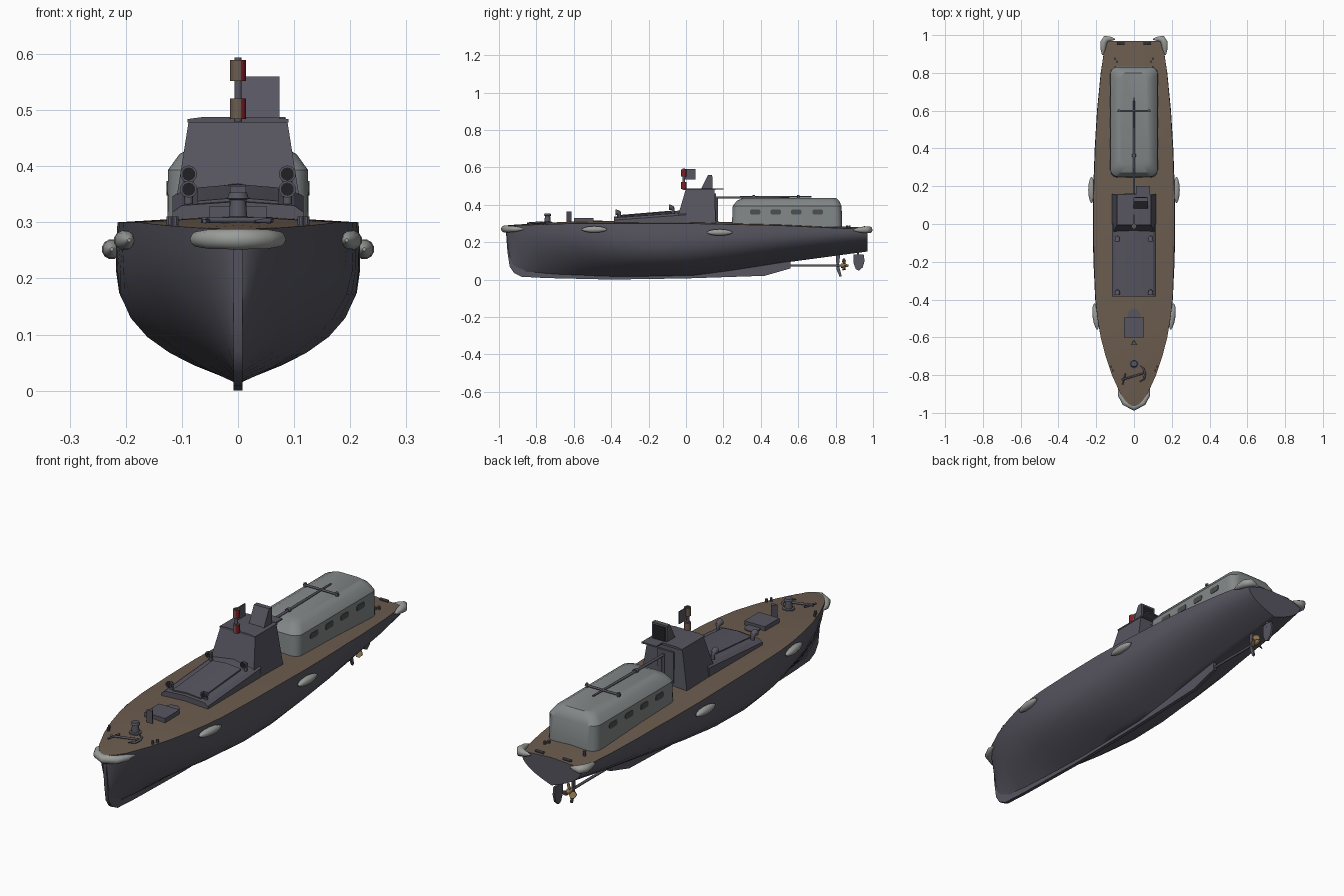
import bpy, bmesh, math
from mathutils import Vector

if "Cube" in bpy.data.objects:
    bpy.data.objects.remove(bpy.data.objects["Cube"])


def mat(name, r, g, b):
    m = bpy.data.materials.new(name)
    m.diffuse_color = (r, g, b, 1)
    m.use_nodes = True
    m.node_tree.nodes["Principled BSDF"].inputs["Base Color"].default_value = m.diffuse_color
    return m


SLATE = mat("slate_paint", 0.095, 0.092, 0.118)
DECK = mat("brown_deck", 0.15, 0.108, 0.078)
CANVAS = mat("grey_canvas", 0.225, 0.245, 0.245)
FENDER = mat("pale_fender", 0.32, 0.335, 0.32)
WINDOW = mat("dark_window", 0.075, 0.08, 0.08)
RED = mat("red_lamp", 0.22, 0.012, 0.02)
BRASS = mat("brass", 0.26, 0.17, 0.08)
BLACK = mat("dark_opening", 0.015, 0.015, 0.018)


def finish(name, bm, mats, angle=35):
    bmesh.ops.remove_doubles(bm, verts=bm.verts, dist=1e-5)
    bmesh.ops.recalc_face_normals(bm, faces=bm.faces)
    for f in bm.faces:
        f.smooth = True
    for e in bm.edges:
        e.smooth = e.calc_face_angle(0) < math.radians(angle)
    me = bpy.data.meshes.new(name)
    bm.to_mesh(me)
    bm.free()
    for m in mats:
        me.materials.append(m)
    ob = bpy.data.objects.new(name, me)
    bpy.context.collection.objects.link(ob)
    return ob


def loft(name, rings, *mats, rule=None, angle=35):
    """Skin closed rings of points and cap both ends."""
    bm = bmesh.new()
    vs = [[bm.verts.new(p) for p in r] for r in rings]
    n = len(rings[0])
    for a, b in zip(vs, vs[1:]):
        for i in range(n):
            j = (i + 1) % n
            f = bm.faces.new((a[i], a[j], b[j], b[i]))
            if rule:
                f.material_index = rule(f, i)
    for end in (vs[0], vs[-1]):
        bm.faces.new(end)
    return finish(name, bm, mats, angle)


def tube(name, path, radii, m, sides=10, angle=40):
    """Round tube along a path with a radius per point."""
    path = [Vector(p) for p in path]
    if not isinstance(radii, (list, tuple)):
        radii = [radii] * len(path)
    rings = []
    for i, p in enumerate(path):
        d = (path[min(i + 1, len(path) - 1)] - path[max(i - 1, 0)]).normalized()
        u = d.cross(Vector((0, 0, 1)) if abs(d.z) < 0.9 else Vector((0, 1, 0))).normalized()
        v = d.cross(u)
        rings.append([p + radii[i] * (u * math.cos(a) + v * math.sin(a))
                      for a in (2 * math.pi * (k + 0.5) / sides for k in range(sides))])
    return loft(name, rings, m, angle=angle)


def rect(x0, x1, y0, y1, z):
    return [(x0, y0, z), (x1, y0, z), (x1, y1, z), (x0, y1, z)]


def box(name, x0, x1, y0, y1, z0, z1, m):
    return loft(name, [rect(x0, x1, y0, y1, z0), rect(x0, x1, y0, y1, z1)], m)


def plate(name, yz, half, m):
    """Side profile (y, z) extruded across x."""
    return loft(name, [[(s * half, y, z) for y, z in yz] for s in (-1, 1)], m)


def interp(table, x):
    for (a, va), (b, vb) in zip(table, table[1:]):
        if x <= b:
            return va + (vb - va) * (x - a) / (b - a)
    return table[-1][1]


# hull: lofted stations from stem to transom, deck closed on top
WIDTH = [(-.965, .006), (-.95, .035), (-.9, .072), (-.8, .118), (-.7, .152), (-.6, .178), (-.5, .195),
         (-.4, .206), (-.2, .214), (0, .217), (.2, .215), (.4, .208), (.6, .196), (.8, .177), (.97, .152)]
KEEL = [(-.965, .035), (-.8, .022), (-.4, .012), (0, .02), (.2, .045), (.5, .09), (.97, .15)]
SHEER = [(-.965, .288), (-.6, .3), (0, .3), (.5, .289), (.97, .268)]
FULL = [(-.965, 1.3), (-.6, 2.2), (-.2, 4.1), (.4, 3.6), (.97, 2.3)]
STEM = [(0, -.87), (.05, -.915), (.15, -.938), (.4, -.95), (1, -.965)]
TS = [0, .04, .1, .18, .28, .4, .55, .7, .85, 1]


def station(y):
    s = (y + .965) / 1.935
    w, k, h, n = (interp(t, y) for t in (WIDTH, KEEL, SHEER, FULL))
    side = []
    for t in TS:
        y0 = interp(STEM, t)
        x = w * (1 - (1 - t) ** n) * (1.02 - .03 * max(0, t - .6) / .4)
        side.append((x, y0 + s * (.97 - y0), k + t * (h - k)))
    ring = [(-x, yy, z) for x, yy, z in side[:0:-1]] + side
    return ring + [(0, side[-1][1], h + .06 * w)]


ys = [-.965, -.955, -.94, -.92, -.9, -.85] + [-.8 + .1 * i for i in range(18)] + [.97]
NR = 2 * len(TS) - 1
loft("hull", [station(y) for y in ys], SLATE, DECK, rule=lambda f, i: int(i >= NR - 1), angle=40)

# stem bar, keel and skeg
plate("stem_and_keel", [(-.965, .285), (-.955, .15), (-.943, .07), (-.92, .035), (-.88, .015), (-.75, .008),
                        (-.4, 0), (0, .006), (.42, .02), (.56, .06), (.56, .105), (.2, .06), (0, .04), (-.4, .03),
                        (-.85, .04), (-.915, .08), (-.94, .2), (-.95, .285)], .008, SLATE)

# running gear
tube("propeller_shaft", [(0, .5, .075), (0, .865, .075)], .006, SLATE)
tube("propeller_hub", [(0, .83, .075), (0, .85, .075), (0, .868, .075)], [.012, .012, .004], BRASS)
for i in range(3):
    a = math.radians(90 + 120 * i)
    d, t = Vector((math.cos(a), 0, math.sin(a))), Vector((-math.sin(a), 0, math.cos(a)))
    c = Vector((0, .845, .075))
    out = [(.006, -.005), (.022, -.015), (.036, -.01), (.038, .005), (.024, .014), (.006, .006)]
    loft("propeller_blade", [[c + d * r + t * w + Vector((0, w * .6 + o, 0)) for r, w in out]
                             for o in (-.0015, .0015)], BRASS)
plate("shaft_strut", [(.80, .14), (.825, .14), (.818, .075), (.832, .018), (.822, .014), (.806, .05)], .004, SLATE)
plate("rudder", [(.895, .135), (.95, .135), (.955, .1), (.945, .065), (.925, .048), (.908, .055), (.895, .09)],
      .005, SLATE)
tube("rudder_stock", [(0, .92, .12), (0, .92, .17)], .006, SLATE)

# trunk cabin with ridged roof and raised panel
loft("trunk_cabin", [[(-.117, y, .29), (-.117, y, e - .012), (-.1, y, e), (0, y, r), (.1, y, e), (.117, y, e - .012),
                      (.117, y, .29)] for y, e, r in ((-.385, .33, .337), (0, .358, .372))], SLATE, angle=10)
loft("trunk_skylight", [[(-.072, y, e - .01), (-.072, y, e + .004), (0, y, e + .01), (.072, y, e + .004),
                         (.072, y, e - .01)] for y, e in ((-.37, .334), (-.08, .358))], SLATE, angle=10)

# wheelhouse
loft("wheelhouse", [[(-a, f, z), (0, f, z), (a, f, z), (a, b, z), (0, b, z), (-a, b, z)]
                    for a, f, b, z in ((.118, -.058, .16, .29), (.088, -.002, .152, .48))], SLATE, angle=10)
loft("wheelhouse_roof", [[(-.09, y, .478), (-.09, y, .484), (-.06, y, .488), (.06, y, .488), (.09, y, .484),
                          (.09, y, .478)] for y in (-.006, .157)], SLATE, angle=10)
loft("hatch_hood", [[(x, .08, .484), (x, .118, .56), (x, .14, .56), (x, .14, .484)] for x in (-.002, .074)], SLATE)
box("hood_opening", .006, .066, .14, .142, .488, .552, BLACK)
box("aft_shelf", .01, .085, .15, .2, .482, .488, SLATE)
box("aft_doorway", -.05, .03, .152, .161, .32, .46, SLATE)

# navigation lamps, red on one side
for z in (.484, .552):
    rings = [[(.0145 * math.cos(a), -.012 + .0145 * math.sin(a), h)
              for a in (math.pi / 2 + k * math.pi / 8 for k in range(16))] for h in (z, z + .037)]
    loft("navigation_lamp", rings, DECK, RED,
         rule=lambda f, i: int(f.calc_center_median().x > .004))
tube("lamp_post", [(0, -.012, .48), (0, -.012, .594)], .007, SLATE)
plate("lamp_screen", [(-.01, .535), (.05, .535), (.05, .592), (-.01, .592)], .002, SLATE)


# canvas shelter with rounded corners
def rounded(a, y0, y1, r, z):
    pts = []
    for q, (cx, cy) in enumerate(((a - r, y1 - r), (-a + r, y1 - r), (-a + r, y0 + r), (a - r, y0 + r))):
        pts += [(cx + r * math.cos(t), cy + r * math.sin(t), z)
                for t in (math.pi / 2 * (q + k / 5) for k in range(6))]
    return pts


loft("canvas_shelter", [rounded(.126, .245, .835, .04, .28), rounded(.125, .25, .832, .04, .393),
                        rounded(.104, .272, .818, .04, .422), rounded(.075, .31, .80, .035, .437)],
     CANVAS, angle=28)
for s in (-1, 1):
    for y in (.37, .48, .59, .705):
        loft("shelter_window", [[(s * x, y + dy, .361 + dz) for dy, dz in
                                 ((-.028, -.007), (-.022, -.013), (.022, -.013), (.028, -.007),
                                  (.028, .007), (.022, .013), (-.022, .013), (-.028, .007))]
                                for x in (.122, .1275)], WINDOW)

# folded mast resting on the shelter
tube("folded_mast", [(0, .155, .438), (0, .45, .441), (0, .67, .444)], [.006, .006, .004], SLATE)
tube("mast_support", [(0, .165, .3), (0, .165, .442)], .006, SLATE)
tube("mast_crossarm", [(-.088, .6, .444), (.088, .6, .444)], .005, SLATE)
for x in (-.08, .08):
    tube("crossarm_insulator", [(x, .6, .436), (x, .6, .453)], .007, SLATE)
tube("mast_collar", [(0, .355, .44), (0, .37, .44)], .011, SLATE)


# cowl vents
def cowl(x, y, z, h, r):
    tube("cowl_vent", [(x, y, z), (x, y, z + h * .6), (x, y - r * .2, z + h * .85), (x, y - r * .9, z + h),
                       (x, y - r * 1.5, z + h)], [r * .6, r * .6, r * .9, r, r * 1.1], SLATE)
    tube("cowl_mouth", [(x, y - r * 1.5, z + h), (x, y - r * 1.55, z + h)], r * .85, BLACK)


for s in (-1, 1):
    cowl(s * .088, -.355, .325, .034, .014)
    cowl(s * .088, -.07, .35, .036, .014)

# foredeck fittings
box("fore_hatch", -.052, .052, -.6, -.495, .295, .328, SLATE)
tube("deck_disc", [(0, -.48, .3), (0, -.48, .316)], .033, SLATE, 20)
loft("fore_post", [[(-.016 * k, -.638, z), (.016 * k, -.638, z), (0, -.612, z)]
                   for k, z in ((1, .3), (.9, .365))], SLATE)
tube("capstan", [(0, -.74, .295), (0, -.74, .308), (0, -.74, .31), (0, -.74, .34), (0, -.74, .342), (0, -.74, .353)],
     [.026, .026, .017, .014, .02, .016], SLATE, 14)
tube("anchor_shank", [(-.065, -.825, .304), (.05, -.79, .304)], .005, SLATE)
tube("anchor_arms", [(.03, -.835, .302), (.055, -.82, .303), (.058, -.79, .304), (.05, -.765, .304), (.03, -.75, .303)],
     [.002, .005, .006, .005, .002], SLATE)
tube("anchor_stock", [(-.06, -.85, .302), (-.045, -.79, .304)], .004, SLATE)

# bollards and cleats
for s in (-1, 1):
    for x, y, z in ((.112, -.775, .295), (.122, -.755, .295), (.09, .86, .275), (.1, .875, .275)):
        tube("bollard", [(s * x, y, z - .01), (s * x, y, z + .015)], .006, SLATE, 8)
    tube("stern_cleat", [(s * .05, .955, .28), (s * .09, .955, .28)], .006, SLATE, 8)

# fenders
tube("bow_fender", [(-.083, -.865, .27), (-.072, -.905, .27), (-.048, -.945, .27), (0, -.97, .27), (.048, -.945, .27),
                    (.072, -.905, .27), (.083, -.865, .27)], [.003, .014, .018, .019, .018, .014, .003], FENDER, 12, 60)
LONG = [(-.068, .003), (-.055, .010), (-.03, .016), (0, .018), (.03, .016), (.055, .010), (.068, .003)]
for s in (-1, 1):
    for x, y, z, slope in ((.202, -.49, .268, -.12), (.225, .18, .252, 0)):
        tube("side_fender", [(s * (x - slope * d), y + d, z) for d, r in LONG], [r for d, r in LONG], FENDER, 12, 60)
    tube("stern_fender", [(s * .166, .895, .265), (s * .164, .925, .266), (s * .161, .96, .266), (s * .148, .98, .266),
                          (s * .125, .98, .265), (s * .1, .978, .264)], [.004, .014, .019, .019, .012, .003],
         FENDER, 12, 60)
